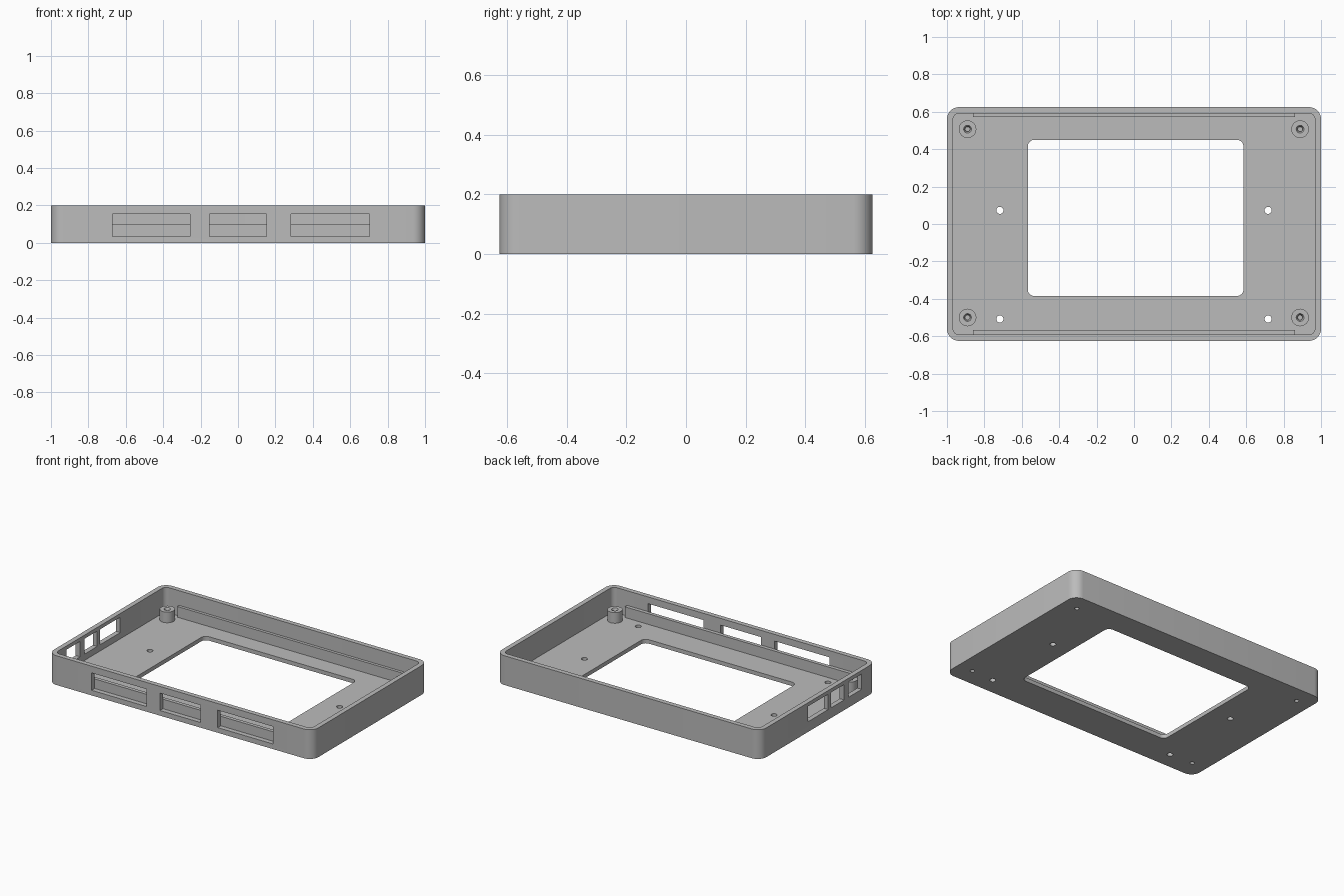
import bpy
import math

cube = bpy.data.objects.get("Cube")
if cube:
    bpy.data.objects.remove(cube, do_unlink=True)

WALL, FLOOR, HEIGHT = 0.033, 0.027, 0.2
HALF_X, HALF_Y = 1.0, 0.625
BOSS_TOP = 0.1

grey = bpy.data.materials.new("plain_grey")
grey.use_nodes = True
grey.diffuse_color = (0.5, 0.5, 0.5, 1)
grey.node_tree.nodes["Principled BSDF"].inputs["Base Color"].default_value = (0.5, 0.5, 0.5, 1)


def make(name, verts, faces):
    mesh = bpy.data.meshes.new(name)
    mesh.from_pydata(verts, [], faces)
    mesh.materials.append(grey)
    obj = bpy.data.objects.new(name, mesh)
    bpy.context.collection.objects.link(obj)
    return obj


def loft(name, rings):
    """Solid through stacked rings of equal length, capped at both ends."""
    n = len(rings[0])
    verts = [v for ring in rings for v in ring]
    faces = [list(range(n))[::-1], [len(verts) - n + i for i in range(n)]]
    for k in range(len(rings) - 1):
        for i in range(n):
            j = (i + 1) % n
            faces.append([k * n + i, k * n + j, (k + 1) * n + j, (k + 1) * n + i])
    return make(name, verts, faces)


def slab(name, x0, x1, y0, y1, z0, z1, radius=0.0, steps=8):
    """Box whose vertical corners may be rounded."""
    corners = [(x1, y1, -1, -1), (x0, y1, 1, -1), (x0, y0, 1, 1), (x1, y0, -1, 1)]
    outline = []
    for q, (x, y, sx, sy) in enumerate(corners):
        for s in range(steps + 1 if radius else 1):
            a = math.pi / 2 * (q + s / steps)
            outline.append((x + radius * (sx + math.cos(a)) if radius else x,
                            y + radius * (sy + math.sin(a)) if radius else y))
    return loft(name, [[(x, y, z) for x, y in outline] for z in (z0, z1)])


def turned(name, x, y, profile, sides=32):
    """Round solid from (radius, z) pairs."""
    angles = [2 * math.pi * i / sides for i in range(sides)]
    return loft(name, [[(x + r * math.cos(a), y + r * math.sin(a), z) for a in angles]
                       for r, z in profile])


def boolean(target, tool, operation):
    tool.hide_render = True
    mod = target.modifiers.new("bool", "BOOLEAN")
    mod.operation, mod.solver, mod.object = operation, "EXACT", tool
    bpy.context.view_layer.objects.active = target
    bpy.ops.object.modifier_apply(modifier=mod.name)
    bpy.data.objects.remove(tool, do_unlink=True)


# Tray shell
tray = slab("tray_shell", -HALF_X, HALF_X, -HALF_Y, HALF_Y, 0, HEIGHT, 0.065)
ix, iy = HALF_X - WALL, HALF_Y - WALL
boolean(tray, slab("cavity", -ix, ix, -iy, iy, FLOOR, 0.3, 0.032), "DIFFERENCE")

# Screen opening in the floor
boolean(tray, slab("screen_cut", -0.568, 0.585, -0.385, 0.45, -0.1, 0.1, 0.035), "DIFFERENCE")

# Slots in the front wall
for x0, x1 in ((-0.67, -0.256), (-0.153, 0.153), (0.284, 0.702)):
    boolean(tray, slab("slot_cut", x0, x1, -0.7, -0.57, 0.035, 0.154), "DIFFERENCE")

# Ports in the right-hand wall
for y0, y1 in ((-0.47, -0.325), (-0.28, -0.14), (-0.108, 0.108)):
    boolean(tray, slab("port_cut", -1.1, -0.94, y0, y1, 0.07, 0.175), "DIFFERENCE")

# Small mounting holes and screw holes under the corner posts
for x in (-0.717, 0.717):
    for y in (-0.508, 0.073):
        boolean(tray, turned("hole_cut", x, y, [(0.019, -0.1), (0.019, 0.1)]), "DIFFERENCE")

# Corner screw posts
posts = []
for side_x, x in (("right", -0.89), ("left", 0.888)):
    for side_y, y in (("front", -0.5), ("back", 0.507)):
        post = turned(f"{side_y}_{side_x}_post", x, y, [(0.047, FLOOR), (0.047, BOSS_TOP)])
        boolean(post, turned("cup", x, y, [(0.013, 0.07), (0.013, 0.085), (0.026, 0.11)]),
                "DIFFERENCE")
        bore = [(0.014, -0.05), (0.014, 0.06)]
        boolean(post, turned("bore", x, y, bore), "DIFFERENCE")
        boolean(tray, turned("bore", x, y, bore), "DIFFERENCE")
        posts.append(post)

# Ledges along the long walls
for name, y0, y1 in (("front_ledge", -iy, -0.567), ("back_ledge", 0.572, iy)):
    slab(name, -0.86, 0.86, y0, y1, FLOOR, BOSS_TOP)

# Smooth the rounded corners, keep crisp edges
bpy.ops.object.select_all(action="DESELECT")
for obj in [tray] + posts:
    obj.select_set(True)
bpy.context.view_layer.objects.active = tray
bpy.ops.object.shade_smooth_by_angle(angle=math.radians(30))
